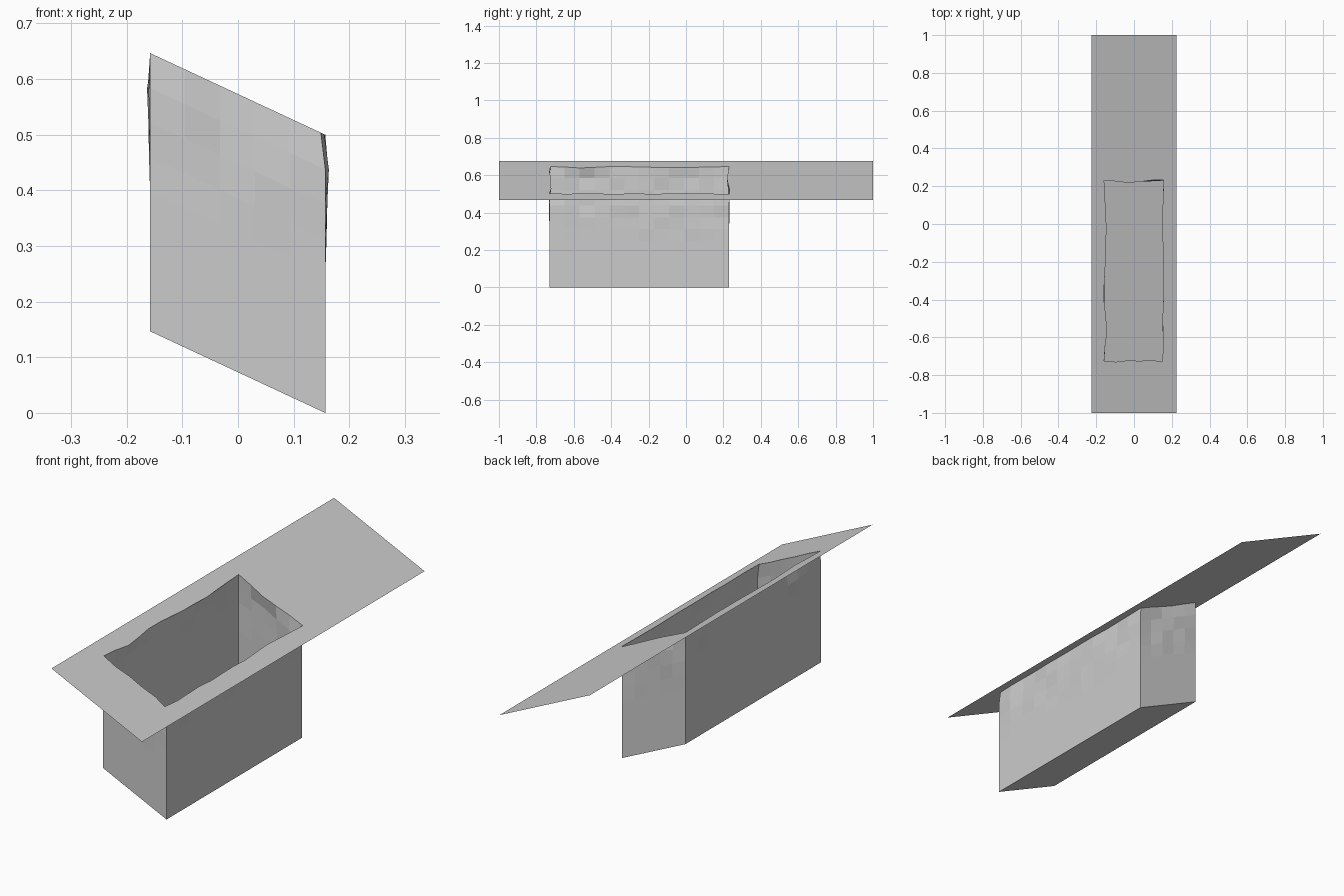
import bpy, bmesh, random

if "Cube" in bpy.data.objects:
    bpy.data.objects.remove(bpy.data.objects["Cube"])

random.seed(4)
X0, X1, Y0, Y1 = -0.158, 0.157, -0.73, 0.23
ROWS, DEPTH = 8, 0.5


def slope_z(x):
    return 0.573 - 0.466 * x


def make_object(name, bm):
    bmesh.ops.recalc_face_normals(bm, faces=bm.faces)
    mesh = bpy.data.meshes.new(name)
    bm.to_mesh(mesh)
    bm.free()
    obj = bpy.data.objects.new(name, mesh)
    bpy.context.collection.objects.link(obj)


# Each pit side: start, end, outward normal, outward offsets along its rough rim
sides = [
    ((X0, Y0), (X1, Y0), (0, -1), [.006, 0, .008, .005, .010, .008]),
    ((X1, Y0), (X1, Y1), (1, 0),
     [.008, .002, .004, .006, .001, .003, .004, .001, .002, .009, .006, .003, .002]),
    ((X1, Y1), (X0, Y1), (0, 1), [-.004, -.002, .006, .012, .004, 0]),
    ((X0, Y1), (X0, Y0), (-1, 0),
     [0, 0, .002, .012, .003, .009, 0, 0, 0, .009, .016, .005, 0]),
]

# Perimeter with rim offsets (positive numbers move inward)
perimeter, starts = [], []
for a, b, n, offs in sides:
    starts.append(len(perimeter))
    count = len(offs) - 1
    for i in range(count):
        t = i / count
        perimeter.append((a[0] + (b[0] - a[0]) * t, a[1] + (b[1] - a[1]) * t,
                          n, offs[i], i == 0))
N = len(perimeter)

# Pit walls: plain at the bottom, dented towards the rim
bm = bmesh.new()
grid = []
for r in range(ROWS + 1):
    f = r / ROWS
    row = []
    for x, y, n, off, corner in perimeter:
        mask = max(0, f - 0.5) * 2
        push = -off if r == ROWS else (0 if corner else random.uniform(-.008, .009) * mask)
        px, py = x + n[0] * push, y + n[1] * push
        row.append(bm.verts.new((px, py, slope_z(px if r == ROWS else x) - DEPTH * (1 - f))))
    grid.append(row)
for lower, upper in zip(grid, grid[1:]):
    for i in range(N):
        j = (i + 1) % N
        bm.faces.new((lower[i], upper[i], upper[j], lower[j]))
rim = [v.co.copy() for v in grid[-1]]

# Sloping pit floor
bm.faces.new(grid[0])
make_object("sloped_pit", bm)

# Thin sloping ground sheet with the rough opening
bm = bmesh.new()
inner = [bm.verts.new(c) for c in rim]
outer = [bm.verts.new((x, y, slope_z(x)))
         for x, y in ((-.224, -1), (.224, -1), (.224, 1), (-.224, 1))]
for k in range(4):
    end = starts[k + 1] if k < 3 else N
    chain = [inner[i % N] for i in range(starts[k], end + 1)]
    bm.faces.new([outer[k], outer[(k + 1) % 4]] + chain[::-1])
bmesh.ops.triangulate(bm, faces=bm.faces)
make_object("ground_sheet", bm)
